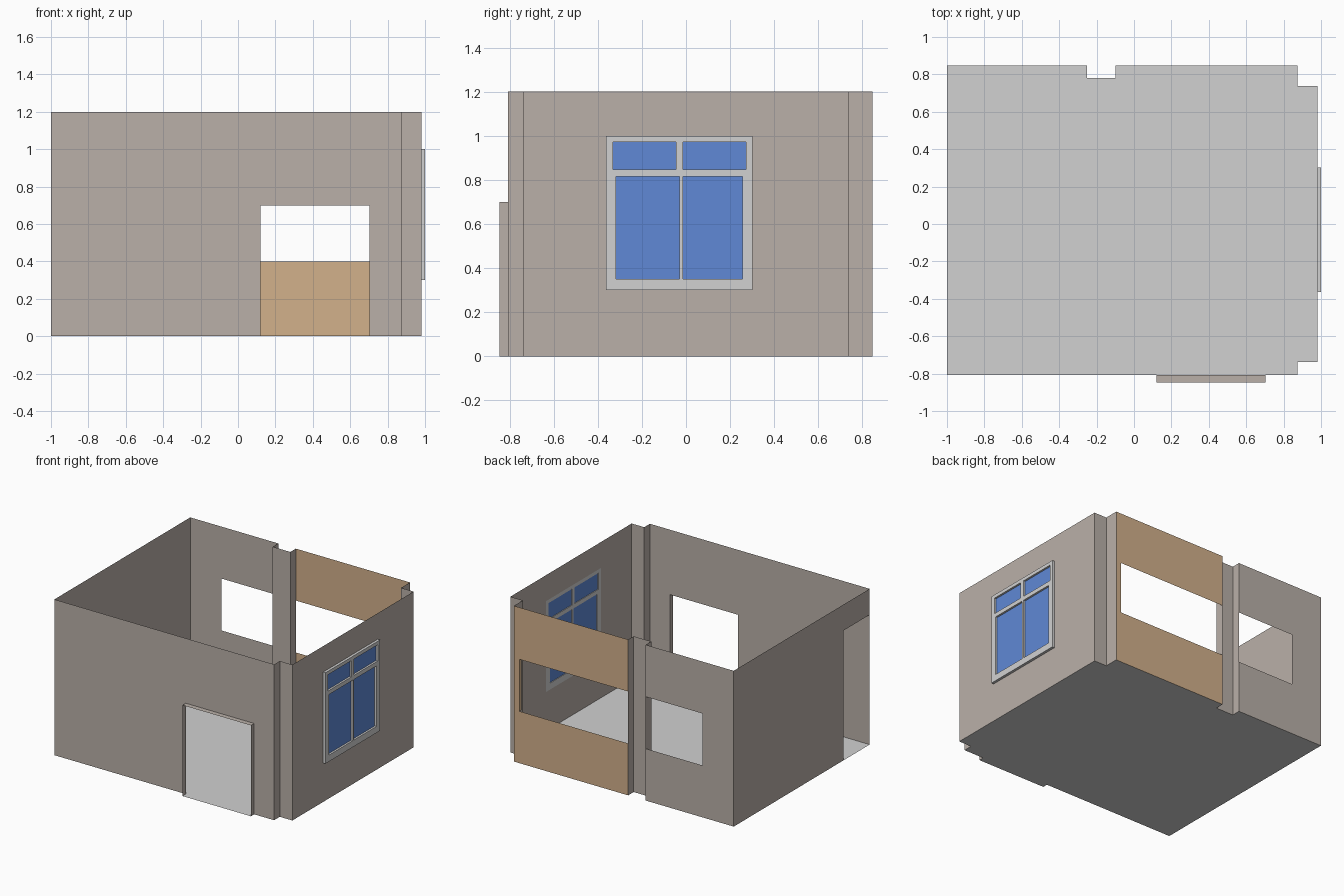
import bpy, bmesh

if "Cube" in bpy.data.objects:
    bpy.data.objects.remove(bpy.data.objects["Cube"])

H = 1.2                      # wall height
YF, YB, XR = -0.807, 0.847, 0.98
SIDE_X, SIDE_Y = 0.873, 0.738   # notched corner positions


def material(name, rgb):
    m = bpy.data.materials.new(name)
    m.diffuse_color = (*rgb, 1)
    m.use_nodes = True
    m.node_tree.nodes["Principled BSDF"].inputs["Base Color"].default_value = m.diffuse_color
    return m


TAUPE = material("taupe wall", (0.49, 0.435, 0.395))
TAN = material("tan wall", (0.65, 0.44, 0.26))
GREY = material("light grey", (0.64, 0.64, 0.64))
BLUE = material("blue glass", (0.115, 0.25, 0.67))


def finish(bm, name, mat):
    bmesh.ops.remove_doubles(bm, verts=bm.verts, dist=1e-5)
    mesh = bpy.data.meshes.new(name)
    bm.to_mesh(mesh)
    bm.free()
    mesh.materials.append(mat)
    ob = bpy.data.objects.new(name, mesh)
    bpy.context.collection.objects.link(ob)
    return ob


def add_panel(bm, a, b, z0=0.0, z1=H, holes=()):
    """Upright sheet from plan point a to b; holes are (s0, s1, z0, z1) along it."""
    dx, dy = b[0] - a[0], b[1] - a[1]
    length = (dx * dx + dy * dy) ** 0.5
    ss, zs = {0.0, length}, {z0, z1}
    for h in holes:
        ss |= {min(h[0], length), min(h[1], length)}
        zs |= {h[2], h[3]}
    ss, zs = sorted(ss), sorted(zs)
    for s0, s1 in zip(ss, ss[1:]):
        for u0, u1 in zip(zs, zs[1:]):
            sm, um = (s0 + s1) / 2, (u0 + u1) / 2
            if any(h[0] < sm < h[1] and h[2] < um < h[3] for h in holes):
                continue
            pts = [(s0, u0), (s1, u0), (s1, u1), (s0, u1)]
            bm.faces.new([bm.verts.new((a[0] + dx * s / length, a[1] + dy * s / length, u))
                          for s, u in pts])


# Plan outline, counter-clockwise from the front left corner
plan = [(-1, YF), (SIDE_X, YF), (SIDE_X, -SIDE_Y), (XR, -SIDE_Y), (XR, SIDE_Y),
        (SIDE_X, SIDE_Y), (SIDE_X, YB), (-0.10, YB), (-0.10, 0.78),
        (-0.25, 0.78), (-0.25, YB), (-1, YB)]
names = ["front_wall", "front_corner_side", "front_corner_face", "right_wall",
         "back_corner_face", "back_corner_side", "tan_back_wall", "column_side_right",
         "column_face", "column_side_left", "back_wall", "left_wall"]

DOOR = (0.12, 0.703, 0.7)             # x0, x1, top
WIN = (-0.363, 0.302, 0.30, 1.0)      # y0, y1, z0, z1
openings = {
    "front_wall": [(DOOR[0] + 1, DOOR[1] + 1, 0, DOOR[2])],
    "right_wall": [(WIN[0] + SIDE_Y, WIN[1] + SIDE_Y, WIN[2], WIN[3])],
    "tan_back_wall": [(0.045, 2, 0.4, 0.8)],
    "back_wall": [(0, 0.485, 0.4, 0.8)],
    "left_wall": [(1.338, 2, 0, 1.0)],
}

# Walls
for i, name in enumerate(names):
    bm = bmesh.new()
    add_panel(bm, plan[i], plan[(i + 1) % len(plan)], holes=openings.get(name, ()))
    if name == "tan_back_wall":       # narrow jamb beside the wide opening
        x = SIDE_X - 0.045
        add_panel(bm, (x, YB), (x, YB - 0.03), 0.4, 0.8)
    finish(bm, name, TAN if name == "tan_back_wall" else TAUPE)

# Floor, running out under the door surround
YD = -0.847
bm = bmesh.new()
edge = plan[:1] + [(DOOR[0], YF), (DOOR[0], YD), (DOOR[1], YD), (DOOR[1], YF)] + plan[1:]
bm.faces.new([bm.verts.new((x, y, 0)) for x, y in edge])
finish(bm, "floor", GREY)

# Door surround: two jambs and a head
bm = bmesh.new()
add_panel(bm, (DOOR[0], YF), (DOOR[0], YD), 0, DOOR[2])
add_panel(bm, (DOOR[1], YD), (DOOR[1], YF), 0, DOOR[2])
bm.faces.new([bm.verts.new((x, y, DOOR[2])) for x, y in
              [(DOOR[0], YD), (DOOR[1], YD), (DOOR[1], YF), (DOOR[0], YF)]])
finish(bm, "door_surround", TAUPE)

# Window frame: a sheet with four lights, thickened inward to the wall
panes = [(-0.332, -0.045, 0.848, 0.973), (-0.014, 0.273, 0.848, 0.973),
         (-0.318, -0.029, 0.35, 0.816), (-0.014, 0.257, 0.35, 0.816)]
bm = bmesh.new()
add_panel(bm, (1.0, WIN[0]), (1.0, WIN[1]), WIN[2], WIN[3],
          [(p[0] - WIN[0], p[1] - WIN[0], p[2], p[3]) for p in panes])
frame = finish(bm, "window_frame", GREY)
mod = frame.modifiers.new("depth", 'SOLIDIFY')
mod.thickness = 0.02
mod.offset = -1

# Glass panes
bm = bmesh.new()
for y0, y1, z0, z1 in panes:
    add_panel(bm, (0.985, y0), (0.985, y1), z0, z1)
finish(bm, "window_glass", BLUE)
